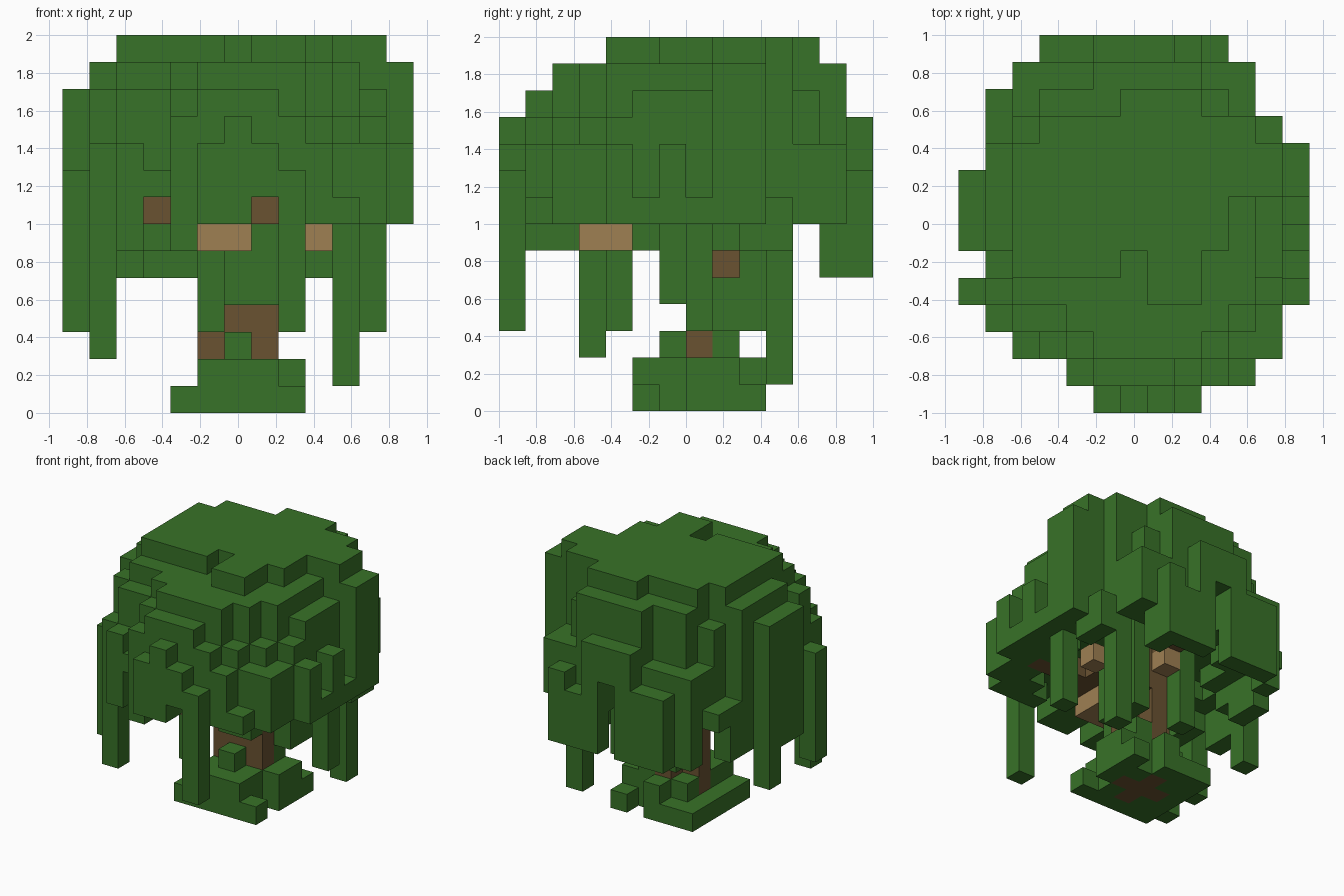
import bpy, bmesh, random
from mathutils import Vector

random.seed(4)
CELL = 1 / 7
ORIGIN = Vector((-6.5, -7, 0))

cube = bpy.data.objects.get("Cube")
if cube:
    bpy.data.objects.remove(cube, do_unlink=True)


def material(name, colour):
    m = bpy.data.materials.new(name)
    m.use_nodes = True
    m.diffuse_color = (*colour, 1)
    m.node_tree.nodes["Principled BSDF"].inputs["Base Color"].default_value = (*colour, 1)
    return m


LEAF = material("leaf green", (0.039, 0.168, 0.021))
BARK = material("bark brown", (0.144, 0.085, 0.031))
WOOD = material("cut wood tan", (0.347, 0.215, 0.086))

blocks = {}   # (i, j, k) -> (part, material)


def fill(part, mat, xs, ys, zs):
    for i in range(*xs):
        for j in range(*ys):
            for k in range(*zs):
                blocks[i, j, k] = (part, mat)


# Crown footprint: x span of each row, from front to back
ROWS = [(5, 9), (4, 11), (2, 12), (1, 12), (0, 13), (1, 13), (0, 13),
        (0, 13), (0, 13), (1, 13), (1, 12), (1, 11), (2, 11), (3, 10)]
# Ragged top plate: x span of each row that reaches full height
TOP = {4: (7, 9), 5: (2, 9), 6: (2, 10), 7: (2, 10), 8: (2, 12),
       9: (2, 12), 10: (3, 11), 11: (6, 9)}
# Rounded layers below it: x span, y span, corner cut
LAYERS = {12: (1, 13, 2, 13, 3), 11: (0, 13, 1, 13, 4), 10: (0, 13, 0, 14, 5)}


def inside(i, j):
    return 0 <= j < len(ROWS) and ROWS[j][0] <= i < ROWS[j][1]


def in_top(i, j):
    left, right = TOP.get(j, (0, 0))
    return left <= i < right


def in_layer(i, j, k):
    if k == 13:
        return in_top(i, j)
    if k not in LAYERS:
        return True
    x0, x1, y0, y1, cut = LAYERS[k]
    dx, dy = min(i - x0, x1 - 1 - i), min(j - y0, y1 - 1 - j)
    return dx >= 0 and dy >= 0 and dx + dy >= cut


def rim_distance(i, j):
    d = 0
    while d < 3 and all(inside(i + a * (d + 1), j + b * (d + 1))
                        for a, b in ((1, 0), (-1, 0), (0, 1), (0, -1))):
        d += 1
    return d


def underside(i, j, d):
    low = random.choice(((5, 5, 6, 7), (6, 7, 7), (7, 8), (8, 8))[d])
    if i == 12 or (j < 5 and i > 4) or (i > 7 and j in (11, 12)):
        low = max(low, 7)
    if i == 9 and j < 7:
        low = max(low, 7)
    if (i == 7 and j < 3) or (i == 3 and j < 4):
        low = 8
    if j < 3 or (j == 8 and i > 7):
        low = max(low, 6)
    return low


def crest(i, j, d):
    if in_top(i, j) or d > 1:
        return 14
    return random.choice((10, 11, 12, 12) if d else (8, 9, 10, 11))


# Crown: terraced dome with a ragged hanging rim and a hollow underside
for j, (left, right) in enumerate(ROWS):
    for i in range(left, right):
        d = rim_distance(i, j)
        for k in range(underside(i, j, d), crest(i, j, d)):
            if in_layer(i, j, k):
                blocks[i, j, k] = ("crown", LEAF)
blocks.pop((6, 5, 13))

# Stepped front and back of the crown
for i, top in ((5, 10), (6, 11), (7, 10), (8, 9)):
    fill("crown", LEAF, (i, i + 1), (0, 1), (8, top))
    for k in range(top, 14):
        blocks.pop((i, 0, k), None)
fill("crown", LEAF, (5, 8), (13, 14), (8, 11))

# Raised clumps around the shoulders
fill("crown", LEAF, (0, 1), (6, 9), (5, 12))
fill("crown", LEAF, (1, 2), (6, 10), (8, 13))
fill("crown", LEAF, (12, 13), (8, 10), (8, 13))
fill("crown", LEAF, (5, 9), (12, 13), (8, 13))
fill("crown", LEAF, (6, 9), (2, 3), (8, 13))
fill("crown", LEAF, (6, 8), (1, 2), (8, 12))

# Long hanging vines: column and lowest layer
for i, j, low in ((8, 0, 3), (1, 3, 2), (10, 10, 1), (0, 8, 3), (0, 4, 3),
                  (11, 7, 3), (5, 4, 3), (8, 9, 3), (5, 9, 3), (2, 12, 5),
                  (3, 13, 5), (4, 13, 5), (7, 13, 5), (9, 12, 5), (6, 6, 4),
                  (7, 6, 4), (3, 5, 6), (4, 2, 6), (8, 8, 6)):
    fill("crown", LEAF, (i, i + 1), (j, j + 1), (low, 9))
fill("crown", LEAF, (8, 9), (8, 9), (3, 5))

# Opening in the back of the crown
for j in (12, 13):
    for k in range(5, 9):
        blocks.pop((6, j, k), None)

# Trunk with a cross-shaped foot, and branches
for i, j, top in ((6, 7, 9), (5, 7, 7), (7, 7, 9), (6, 8, 7), (6, 6, 1)):
    fill("trunk", BARK, (i, i + 1), (j, j + 1), (0, top))
fill("trunk", BARK, (7, 8), (8, 9), (5, 8))
fill("trunk", BARK, (7, 8), (3, 7), (7, 8))
fill("trunk", BARK, (3, 6), (4, 5), (7, 8))
fill("trunk", BARK, (8, 11), (4, 5), (7, 8))
fill("trunk", BARK, (6, 7), (9, 12), (7, 8))

# Exposed cut branches
fill("cut_branches", WOOD, (5, 7), (3, 5), (6, 7))
fill("cut_branches", WOOD, (9, 10), (7, 8), (6, 7))
fill("cut_branches", WOOD, (6, 7), (9, 10), (6, 7))

# Low foliage around the roots, leaving the trunk blocks in place
for i in range(4, 9):
    for j in range(5, 10):
        if (i, j) not in ((7, 9), (8, 6)):
            blocks.setdefault((i, j, 0), ("ground_foliage", LEAF))
        if 4 < i < 8 and j < 9:
            blocks.setdefault((i, j, 1), ("ground_foliage", LEAF))
fill("ground_foliage", LEAF, (8, 9), (7, 9), (1, 2))
fill("ground_foliage", LEAF, (6, 7), (9, 10), (1, 2))
fill("ground_foliage", LEAF, (6, 7), (6, 7), (2, 3))
fill("ground_foliage", LEAF, (7, 8), (8, 9), (2, 3))

# Skin every part with only its exposed block sides
AXES = [Vector(v) for v in ((1, 0, 0), (0, 1, 0), (0, 0, 1))]


def build(part, mat):
    bm = bmesh.new()
    for cell in [c for c, owner in blocks.items() if owner[0] == part]:
        c = Vector(cell)
        for a in range(3):
            u, v = AXES[(a + 1) % 3], AXES[(a + 2) % 3]
            for side in (0, 1):
                n = c + AXES[a] * (2 * side - 1)
                if tuple(int(t) for t in n) in blocks:
                    continue
                p = c + AXES[a] * side
                quad = [p, p + u, p + u + v, p + v]
                if not side:
                    quad.reverse()
                bm.faces.new([bm.verts.new((q + ORIGIN) * CELL) for q in quad])
    bmesh.ops.remove_doubles(bm, verts=bm.verts, dist=0.001)
    mesh = bpy.data.meshes.new(part)
    bm.to_mesh(mesh)
    bm.free()
    mesh.materials.append(mat)
    bpy.context.collection.objects.link(bpy.data.objects.new(part, mesh))


for part, mat in dict(blocks.values()).items():
    build(part, mat)
